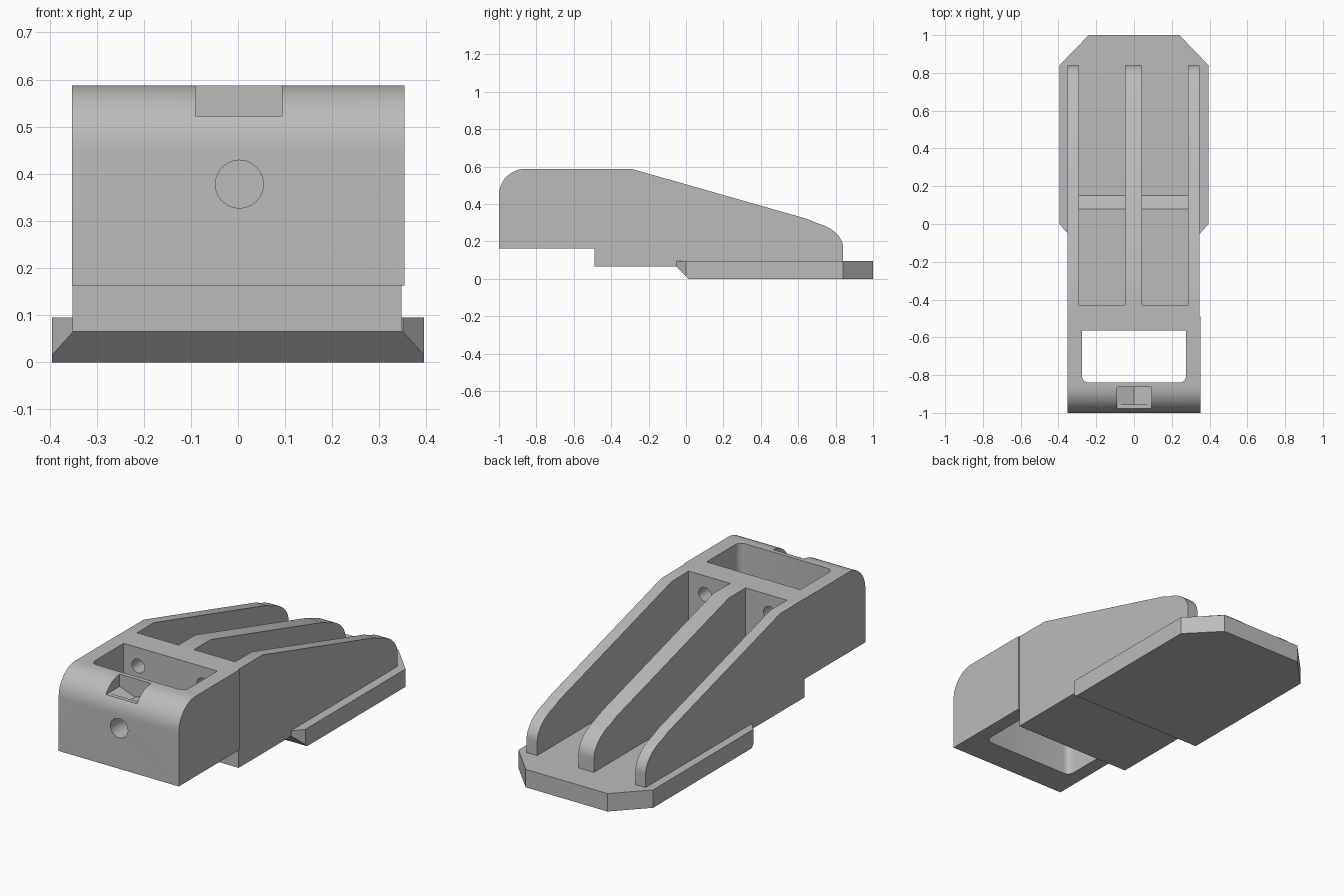
import bpy, bmesh, math
from mathutils import Matrix, Vector

if "Cube" in bpy.data.objects:
    bpy.data.objects.remove(bpy.data.objects["Cube"])

grey = bpy.data.materials.new("plain grey")
grey.use_nodes = True
GREY = (0.5, 0.5, 0.5, 1)
grey.diffuse_color = GREY
grey.node_tree.nodes["Principled BSDF"].inputs["Base Color"].default_value = GREY

# Maps from profile plane (u, v) and extrusion depth w to model space
AXES = {
    "x": lambda u, v, w: (w, u, v),
    "y": lambda u, v, w: (u, w, v),
    "z": lambda u, v, w: (u, v, w),
}


def prism(name, profile, axis, lo, hi):
    """Extrude a flat outline along an axis."""
    place = AXES[axis]
    bm = bmesh.new()
    ends = [[bm.verts.new(place(u, v, w)) for u, v in profile] for w in (lo, hi)]
    bm.faces.new(ends[0])
    bm.faces.new(ends[1])
    n = len(profile)
    for i in range(n):
        j = (i + 1) % n
        bm.faces.new((ends[0][i], ends[0][j], ends[1][j], ends[1][i]))
    bmesh.ops.recalc_face_normals(bm, faces=bm.faces)
    mesh = bpy.data.meshes.new(name)
    bm.to_mesh(mesh)
    bm.free()
    mesh.materials.append(grey)
    obj = bpy.data.objects.new(name, mesh)
    bpy.context.collection.objects.link(obj)
    return obj


def arc(cu, cv, ru, rv, start, end, steps=12):
    angles = [math.radians(start + (end - start) * i / steps) for i in range(steps + 1)]
    return [(cu + ru * math.cos(a), cv + rv * math.sin(a)) for a in angles]


def activate(obj):
    bpy.ops.object.select_all(action="DESELECT")
    obj.select_set(True)
    bpy.context.view_layer.objects.active = obj


def cut(obj, cutters):
    """Subtract each cutter, then discard it."""
    activate(obj)
    for cutter in cutters:
        cutter.hide_render = True
        mod = obj.modifiers.new("cut", "BOOLEAN")
        mod.operation, mod.solver, mod.object = "DIFFERENCE", "EXACT", cutter
        bpy.ops.object.modifier_apply(modifier=mod.name)
        bpy.data.objects.remove(cutter)


def bore(x, z, radius, lo, hi):
    return prism("bore", arc(x, z, radius, radius, 0, 345, 23), "y", lo, hi)


def wall_bores():
    return [bore(side * 0.19, 0.49, 0.037, -0.7, -0.35) for side in (-1, 1)]


# Front block with rounded upper edge
block_side = [(-0.49, 0.163), (-0.49, 0.588), *arc(-0.86, 0.448, 0.14, 0.14, 90, 180), (-1, 0.163)]
front_block = prism("front_block", block_side, "x", -0.352, 0.353)

# Open well with rounded front corners, bolt hole and latch notch
well = [(0.275, -0.565), (-0.275, -0.565),
        *arc(-0.24, -0.805, 0.035, 0.035, 180, 270, 5),
        *arc(0.24, -0.805, 0.035, 0.035, 270, 360, 5)]
notch = [(-0.09, 0.7), (-0.09, 0.523), (0.093, 0.523), (0.093, 0.7)]
notch_vee = [(-0.09, 0.7), (-0.09, 0.523), (0.0, 0.49), (0.093, 0.523), (0.093, 0.7)]
cut(front_block, [
    prism("well", well, "z", 0, 0.8),
    bore(0.003, 0.378, 0.051, -1.1, -0.75),
    prism("notch_lip", notch, "y", -1.1, -0.94),
    prism("notch_pit", notch_vee, "y", -0.955, -0.863),
    *wall_bores(),
])

# Ribbed body: sloping profile with two long slots
body_side = [(-0.49, 0.065), (-0.49, 0.588), (-0.29, 0.588), (0.65, 0.32),
             *arc(0.61, 0.165, 0.23, 0.145, 68, 0), (0.84, 0.065)]
body = prism("ribbed_body", body_side, "x", -0.351, 0.347)
slot = [(-0.43, 0.165), (0.08, 0.165), (0.155, 0.09), (0.95, 0.09), (0.95, 0.8), (-0.43, 0.8)]
cut(body, [
    prism("left_slot", slot, "x", 0.043, 0.285),
    prism("right_slot", slot, "x", -0.291, -0.048),
    *wall_bores(),
])

# Base plate with clipped corners
half = [(0.35, -0.05), (0.395, 0.0), (0.395, 0.84), (0.24, 1.0)]
outline = half + [(-x, y) for x, y in reversed(half)]
base_plate = prism("base_plate", outline, "z", 0, 0.095)

# Bevel the underside of the plate's leading edge
bm = bmesh.new()
bm.from_mesh(base_plate.data)
bmesh.ops.bisect_plane(bm, geom=bm.verts[:] + bm.edges[:] + bm.faces[:],
                       plane_co=(0, 0.015, 0), plane_no=(0, -1, -1), clear_outer=True)
bmesh.ops.holes_fill(bm, edges=[e for e in bm.edges if e.is_boundary])
bmesh.ops.recalc_face_normals(bm, faces=bm.faces)
bm.to_mesh(base_plate.data)
bm.free()

for part in (front_block, body, base_plate):
    activate(part)
    bpy.ops.object.shade_smooth_by_angle(angle=math.radians(25))
